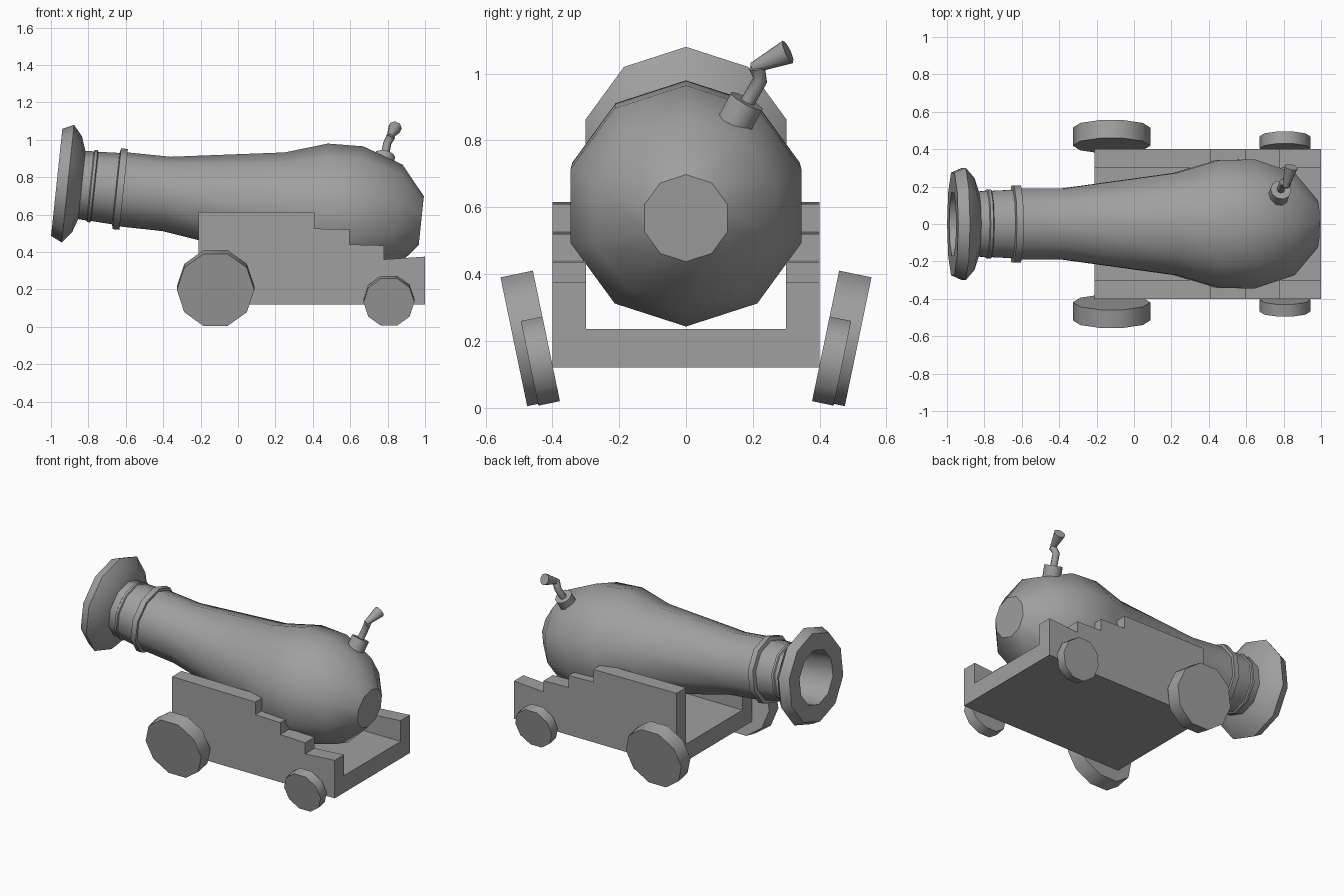
import bpy, bmesh
from math import sin, cos, pi, radians
from mathutils import Vector

if "Cube" in bpy.data.objects:
    bpy.data.objects.remove(bpy.data.objects["Cube"])

grey = bpy.data.materials.new("plain grey")
grey.use_nodes = True
COLOUR = (0.35, 0.35, 0.35, 1)
grey.diffuse_color = COLOUR
grey.node_tree.nodes["Principled BSDF"].inputs["Base Color"].default_value = COLOUR


def finish(name, bm, smooth=None):
    bmesh.ops.recalc_face_normals(bm, faces=bm.faces)
    mesh = bpy.data.meshes.new(name)
    bm.to_mesh(mesh)
    bm.free()
    mesh.materials.append(grey)
    obj = bpy.data.objects.new(name, mesh)
    bpy.context.collection.objects.link(obj)
    if smooth:
        bpy.ops.object.select_all(action="DESELECT")
        bpy.context.view_layer.objects.active = obj
        obj.select_set(True)
        bpy.ops.object.shade_smooth_by_angle(angle=radians(smooth))
    return obj


def loft(name, rings, sides, axis=None, phase=0.0, ref=(0, 0, 1), smooth=40):
    """Skin regular polygons placed at (centre, radius) rings and cap both ends."""
    bm = bmesh.new()
    loops = []
    for i, (centre, radius) in enumerate(rings):
        before, after = rings[max(i - 1, 0)][0], rings[min(i + 1, len(rings) - 1)][0]
        d = (axis or (Vector(after) - Vector(before))).normalized()
        u = Vector(ref) - d * d.dot(Vector(ref))
        u.normalize()
        v = d.cross(u)
        angles = [phase + 2 * pi * k / sides for k in range(sides)]
        loops.append([bm.verts.new(Vector(centre) + radius * (u * cos(a) + v * sin(a)))
                      for a in angles])
    for low, high in zip(loops, loops[1:]):
        for k in range(sides):
            n = (k + 1) % sides
            bm.faces.new((low[k], low[n], high[n], high[k]))
    bm.faces.new(loops[0])
    bm.faces.new(loops[-1])
    return finish(name, bm, smooth)


# Barrel: (distance from breech, radius), ending with the bore
tilt = radians(6)
barrel_axis = Vector((-cos(tilt), 0, sin(tilt)))
breech = Vector((0.98, 0, 0.567))
profile = [(0, .131), (.131, .288), (.35, .363), (.54, .358), (.764, .287),
           (1.368, .2), (1.6, .199), (1.6, .217), (1.637, .217), (1.642, .192),
           (1.755, .186), (1.76, .194), (1.775, .194), (1.78, .186), (1.825, .183),
           (1.851, .258), (1.9, .316), (1.96, .288), (1.96, .178), (1.5, .15)]
loft("barrel", [(breech + barrel_axis * s, r) for s, r in profile], 10, barrel_axis)


# Carriage: flat bed and two stepped side walls
def prism(name, outline, y0, y1):
    bm = bmesh.new()
    face = bm.faces.new([bm.verts.new((x, y0, z)) for x, z in outline])
    out = bmesh.ops.extrude_face_region(bm, geom=[face])
    moved = [e for e in out["geom"] if isinstance(e, bmesh.types.BMVert)]
    bmesh.ops.translate(bm, verts=moved, vec=(0, y1 - y0, 0))
    return finish(name, bm)


prism("bed", [(-.21, .12), (1, .12), (1, .235), (-.21, .235)], -.3, .3)
steps = [(-.21, .12), (1, .12), (1, .375), (.78, .36), (.78, .435), (.595, .44),
         (.595, .52), (.41, .525), (.41, .61), (-.21, .615)]

for side, label in ((1, "left"), (-1, "right")):
    prism(label + "_side_wall", steps, side * .3, side * .4)
    # Wheels lean outwards at the top
    axle = Vector((0, side * .979, -.203))
    for part, x, y, z, r, width in (("large", -.12, .467, .207, .207, .099),
                                    ("small", .807, .436, .139, .136, .066)):
        centre = Vector((x, side * y, z))
        loft(f"{label}_{part}_wheel",
             [(centre - axle * width / 2, r), (centre + axle * width / 2, r)],
             10, axle, pi / 10)

# Fuse holder and bent fuse with a flared tip
loft("fuse_holder", [((.768, .14, .84), .056), ((.785, .182, .917), .056)], 10, ref=(1, 0, 0))
loft("fuse", [((.78, .17, .89), .022), ((.798, .222, .98), .022), ((.818, .212, 1.02), .024)],
     8, ref=(1, 0, 0), smooth=50)
loft("fuse_tip", [((.812, .2, 1.017), .016), ((.84, .305, 1.065), .037)],
     8, ref=(1, 0, 0), smooth=50)
